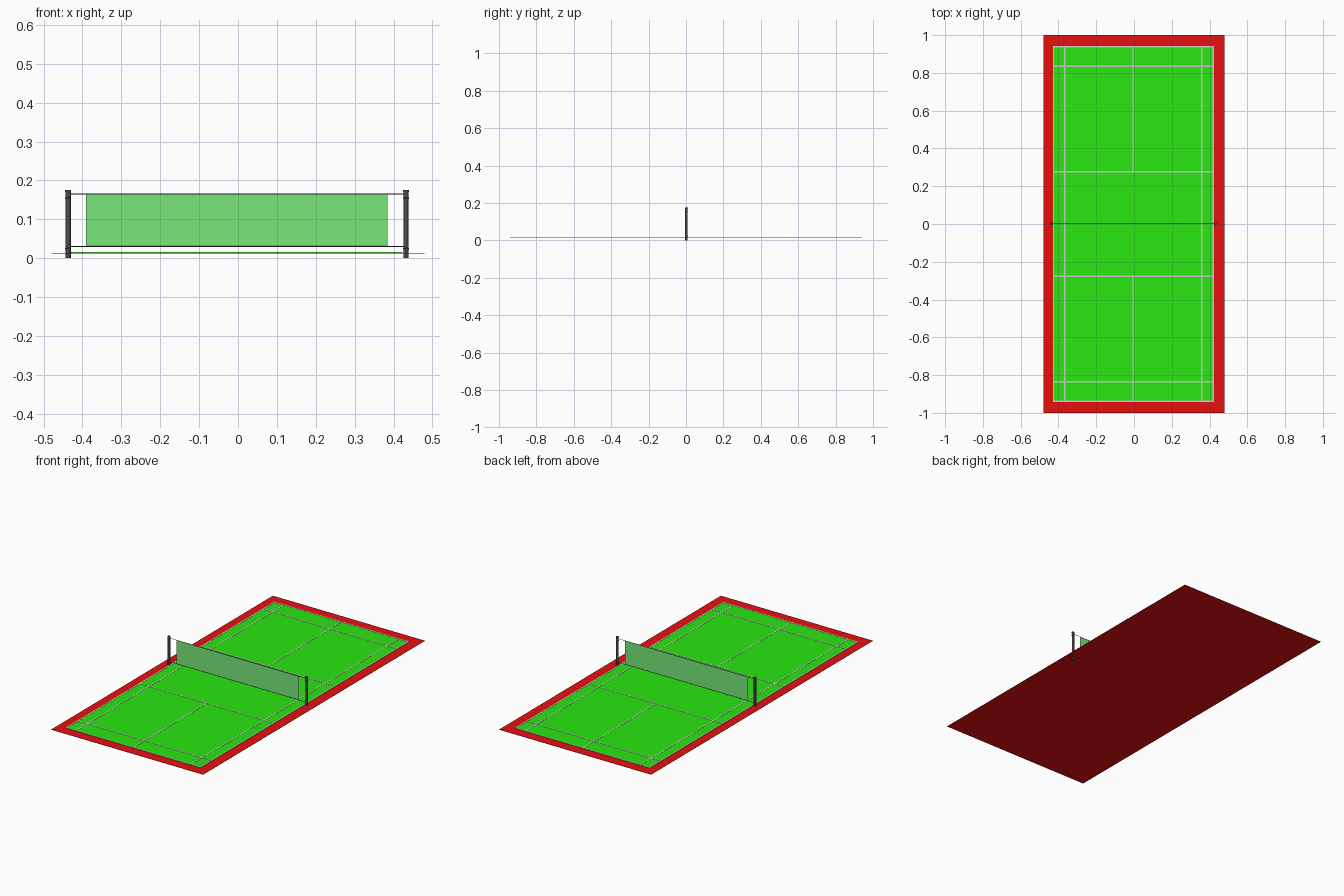
import bpy
import math

if "Cube" in bpy.data.objects:
    bpy.data.objects.remove(bpy.data.objects["Cube"])


def material(name, rgb):
    m = bpy.data.materials.new(name)
    m.diffuse_color = (*rgb, 1)
    m.use_nodes = True
    m.node_tree.nodes["Principled BSDF"].inputs["Base Color"].default_value = m.diffuse_color
    return m


RED = material("red", (0.8, 0.005, 0.005))
GREEN = material("green", (0.022, 0.8, 0.005))
WHITE = material("white", (0.8, 0.8, 0.8))
NET = material("net_green", (0.188, 0.8, 0.195))
DARK = material("dark_grey", (0.068, 0.068, 0.068))


def mesh_object(name, verts, faces, mat):
    me = bpy.data.meshes.new(name)
    me.from_pydata(verts, [], faces)
    me.materials.append(mat)
    ob = bpy.data.objects.new(name, me)
    bpy.context.collection.objects.link(ob)
    return ob


def slab(name, x0, x1, y0, y1, z0, z1, mat):
    verts = [(x, y, z) for z in (z0, z1) for x, y in ((x0, y0), (x1, y0), (x1, y1), (x0, y1))]
    faces = [(3, 2, 1, 0), (4, 5, 6, 7)]
    faces += [(i, (i + 1) % 4, (i + 1) % 4 + 4, i + 4) for i in range(4)]
    return mesh_object(name, verts, faces, mat)


def lathe(name, x, y, profile, mat, n=16):
    verts = [(x + r * math.cos(2 * math.pi * i / n), y + r * math.sin(2 * math.pi * i / n), z)
             for r, z in profile for i in range(n)]
    faces = [(k * n + i, k * n + (i + 1) % n, (k + 1) * n + (i + 1) % n, (k + 1) * n + i)
             for k in range(len(profile) - 1) for i in range(n)]
    last = (len(profile) - 1) * n
    faces += [tuple(reversed(range(n))), tuple(range(last, last + n))]
    ob = mesh_object(name, verts, faces, mat)
    bpy.context.view_layer.objects.active = ob
    ob.select_set(True)
    bpy.ops.object.shade_smooth_by_angle()
    ob.select_set(False)
    return ob


# Court floor: red surround and green playing area
L, R, END, MID = -0.43, 0.423, 0.942, -0.005
slab("surround", -0.48, 0.48, -1, 1, 0.012, 0.0132, RED)
slab("playing_area", L, R, -END, END, 0.0132, 0.0144, GREEN)


# Painted lines
def line(name, x0, x1, y0, y1, lift=0.0):
    slab(name + "_line", x0, x1, y0, y1, 0.0144, 0.0152 + lift, WHITE)


W = 0.007
for name, x in (("left_doubles", L + W / 2), ("left_singles", -0.367),
                ("right_singles", 0.358), ("right_doubles", R - W / 2)):
    line(name, x - W / 2, x + W / 2, -END, END)
for s, side in ((-1, "front"), (1, "back")):
    for name, y in (("base", END - W / 2), ("long_service", 0.836), ("short_service", 0.277)):
        line(f"{side}_{name}", L, R, s * y - W / 2, s * y + W / 2, 0.0002)
    y0, y1 = sorted((s * 0.277, s * END))
    line(side + "_centre", MID - W / 2, MID + W / 2, y0, y1)

# Net posts with cap and collars
POST = [(0.0069, 0), (0.0069, 0.022), (0.008, 0.0225), (0.008, 0.0255), (0.0069, 0.026),
        (0.0069, 0.152), (0.008, 0.1525), (0.008, 0.1555), (0.0069, 0.156),
        (0.0069, 0.17), (0.008, 0.1705), (0.008, 0.175)]
PX, NY = (-0.437, 0.432), 0.002
for side, x in zip(("left", "right"), PX):
    lathe(side + "_post", x, NY, POST, DARK)

# Net sheet and its two cords
mesh_object("net", [(-0.391, NY, 0.03), (0.384, NY, 0.03),
                    (0.384, NY, 0.165), (-0.391, NY, 0.165)], [(0, 1, 2, 3)], NET)
for name, z in (("lower", 0.03), ("upper", 0.165)):
    cord = lathe(name + "_cord", 0, NY, [(0.001, PX[0]), (0.001, PX[1])], DARK, 8)
    cord.rotation_euler.y = math.pi / 2
    cord.location.z = z
